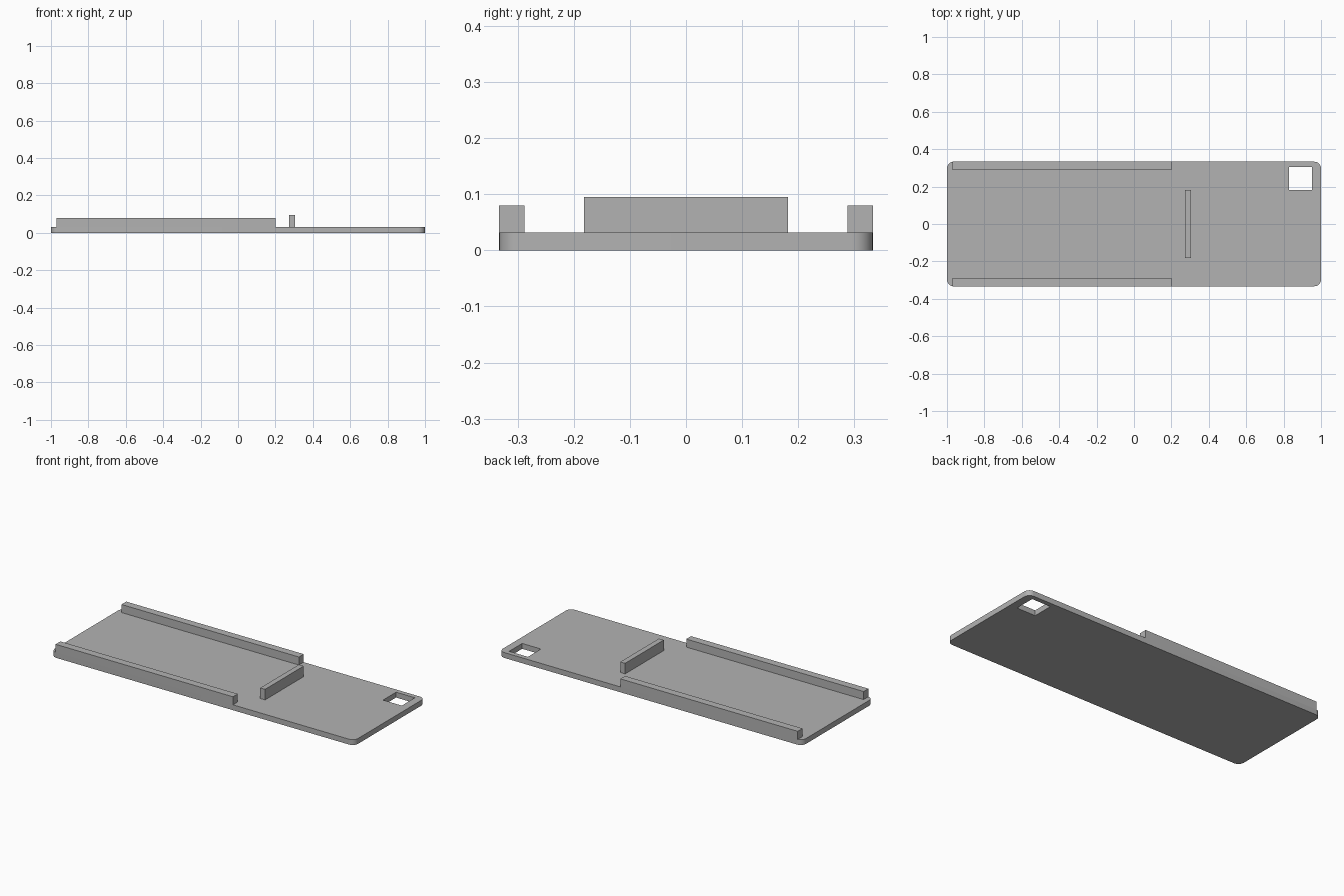
import bpy, bmesh, math
from mathutils import Vector

cube = bpy.data.objects.get("Cube")
if cube:
    bpy.data.objects.remove(cube, do_unlink=True)

grey = bpy.data.materials.new("plain_grey")
grey.use_nodes = True
grey.diffuse_color = (0.45, 0.45, 0.45, 1)
grey.node_tree.nodes["Principled BSDF"].inputs["Base Color"].default_value = grey.diffuse_color

PLATE_TOP = 0.032
HALF_WIDTH = 0.333


def make_object(name, bm):
    mesh = bpy.data.meshes.new(name)
    bm.to_mesh(mesh)
    bm.free()
    mesh.materials.append(grey)
    obj = bpy.data.objects.new(name, mesh)
    bpy.context.collection.objects.link(obj)
    return obj


def box(name, low, high, corner_radius=0):
    """Box between two corners, optionally with rounded vertical edges."""
    low, high = Vector(low), Vector(high)
    bm = bmesh.new()
    bmesh.ops.create_cube(bm, size=1)
    bmesh.ops.scale(bm, vec=high - low, verts=bm.verts)
    bmesh.ops.translate(bm, vec=(low + high) / 2, verts=bm.verts)
    if corner_radius:
        upright = [e for e in bm.edges
                   if abs(e.verts[0].co.z - e.verts[1].co.z) > 0.001]
        bmesh.ops.bevel(bm, geom=upright, offset=corner_radius, segments=10,
                        profile=0.5, affect='EDGES')
    return make_object(name, bm)


# Base plate with rounded corners
plate = box("base_plate", (-1, -HALF_WIDTH, 0), (1, HALF_WIDTH, PLATE_TOP), 0.036)

# Square through-hole in the back left corner
cutter = box("hole_cutter", (0.829, 0.182, -0.1), (0.953, 0.305, 0.1))
cutter.hide_render = True
cut = plate.modifiers.new("square_hole", 'BOOLEAN')
cut.operation = 'DIFFERENCE'
cut.solver = 'EXACT'
cut.object = cutter
bpy.context.view_layer.objects.active = plate
plate.select_set(True)
bpy.ops.object.modifier_apply(modifier=cut.name)
bpy.data.objects.remove(cutter, do_unlink=True)
bpy.ops.object.shade_smooth_by_angle(angle=math.radians(30))

# Guide rails flush with the long edges
for name, side in (("front_rail", -1), ("back_rail", 1)):
    inner, outer = sorted((side * 0.288, side * HALF_WIDTH))
    box(name, (-0.97, inner, PLATE_TOP), (0.2, outer, 0.08))

# Upright stop bar across the middle
box("stop_bar", (0.274, -0.182, PLATE_TOP), (0.306, 0.182, 0.095))
